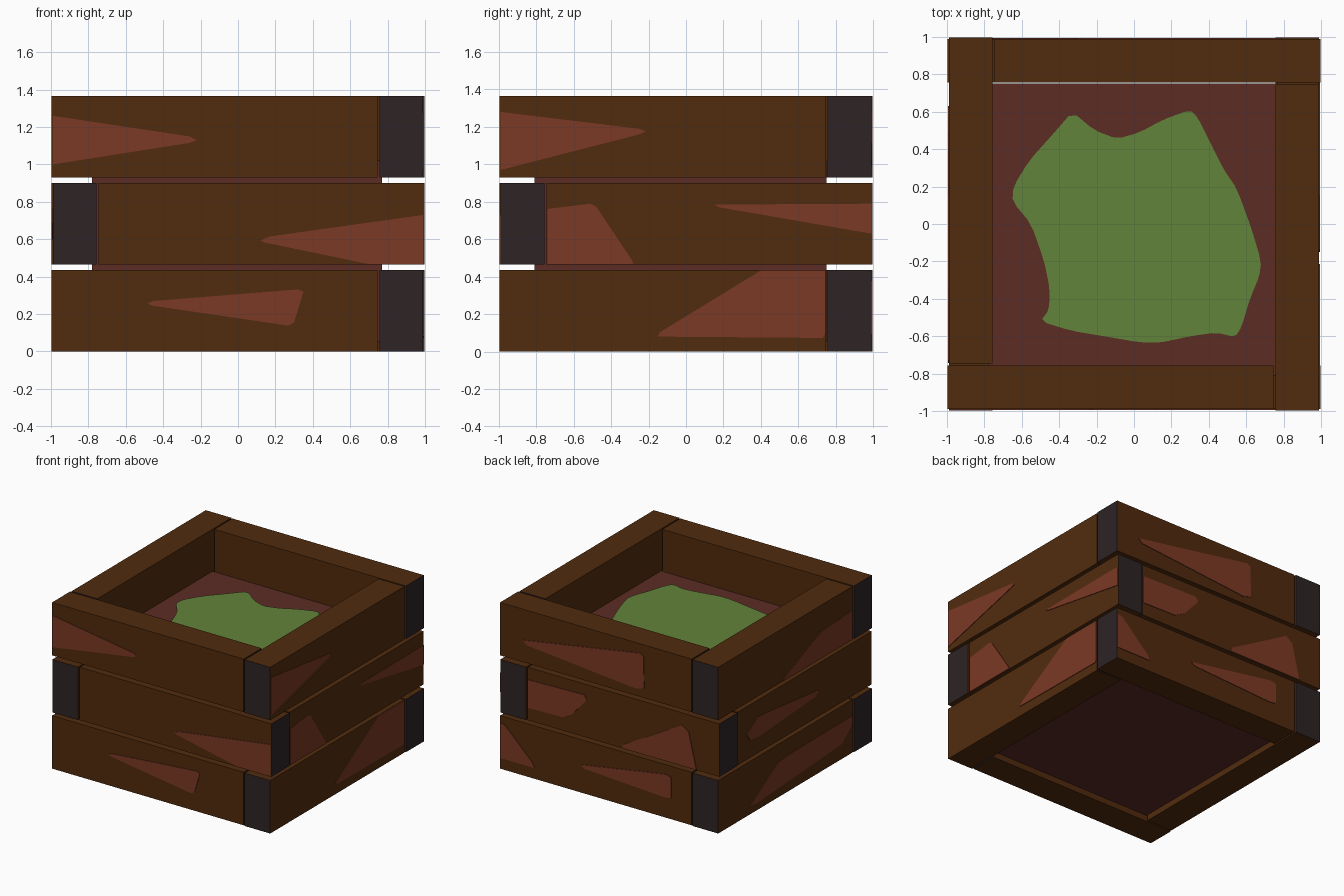
import bpy, bmesh, math
from mathutils import Matrix

if "Cube" in bpy.data.objects:
    bpy.data.objects.remove(bpy.data.objects["Cube"])


def material(name, rgb):
    m = bpy.data.materials.new(name)
    m.diffuse_color = (*rgb, 1)
    m.use_nodes = True
    m.node_tree.nodes["Principled BSDF"].inputs["Base Color"].default_value = m.diffuse_color
    return m


WOOD = material("brown wood", (0.083, 0.024, 0.004))
END = material("dark end grain", (0.027, 0.017, 0.018))
WORN = material("worn red wood", (0.198, 0.041, 0.018))
SOIL = material("soil", (0.107, 0.025, 0.018))
GRASS = material("grass green", (0.122, 0.227, 0.042))

SIDES = ["front", "right", "back", "left"]
FACE = 0.99          # outer face distance of the walls
INNER = 0.757        # inner face distance of the walls
LAYERS = [("bottom", 0.0, 0.435), ("middle", 0.465, 0.90), ("top", 0.93, 1.365)]


def side_matrix(side):
    return Matrix.Rotation(math.radians(90 * SIDES.index(side)), 4, 'Z')


def finish(bm, name, mats, matrix=Matrix()):
    bmesh.ops.transform(bm, matrix=matrix, verts=bm.verts)
    bmesh.ops.recalc_face_normals(bm, faces=bm.faces)
    me = bpy.data.meshes.new(name)
    bm.to_mesh(me)
    bm.free()
    for m in mats:
        me.materials.append(m)
    ob = bpy.data.objects.new(name, me)
    bpy.context.collection.objects.link(ob)
    return ob


def box(name, lo, hi, mats, matrix=Matrix()):
    bm = bmesh.new()
    bmesh.ops.create_cube(bm, size=1)
    for v in bm.verts:
        v.co = [(a + b) / 2 + c * (b - a) for a, b, c in zip(lo, hi, v.co)]
    bm.normal_update()
    if len(mats) > 1:            # second material goes on the two plank ends
        for f in bm.faces:
            f.material_index = int(abs(f.normal.x) > 0.9)
    return finish(bm, name, mats, matrix)


def plate(name, pts, depth, mat, matrix):
    # flat outline turned into a thin plate
    bm = bmesh.new()
    face = bm.faces.new([bm.verts.new(p) for p in pts])
    ext = bmesh.ops.extrude_face_region(bm, geom=[face])
    verts = [g for g in ext["geom"] if isinstance(g, bmesh.types.BMVert)]
    bmesh.ops.translate(bm, verts=verts, vec=depth)
    return finish(bm, name, [mat], matrix)


# Planks: pinwheel corners, direction swaps on the middle layer
for side in SIDES:
    for layer, z0, z1 in LAYERS:
        u0, u1 = (-0.745, 0.996) if layer == "middle" else (-0.996, 0.745)
        box(f"{side}_{layer}_plank", (u0, -FACE, z0), (u1, -INNER, z1),
            [WOOD, END], side_matrix(side))

# Soil block
box("soil_block", (-0.78, -0.81, 0.05), (0.77, 0.75, 1.02), [SOIL])


# Worn patches: outlines as (along side, height)
def worn(side, layer, pts):
    plate(f"{side}_{layer}_worn_patch", [(u, -FACE + 0.001, z) for u, z in pts],
          (0, -0.006, 0), WORN, side_matrix(side))


worn("front", "top", [(-.99, 1.26), (-.26, 1.15), (-.22, 1.13), (-.26, 1.115), (-.99, 1.0)])
worn("front", "middle", [(.12, .595), (.17, .615), (.99, .73), (.99, .467), (.70, .467), (.14, .583)])
worn("front", "bottom", [(-.485, .258), (-.45, .27), (.32, .332), (.35, .32), (.30, .155),
                         (.27, .138), (-.46, .245)])
worn("right", "top", [(-.99, 1.28), (-.25, 1.19), (-.215, 1.175), (-.25, 1.16), (-.99, .97)])
worn("right", "middle", [(-.74, .762), (-.51, .79), (-.48, .775), (-.29, .49), (-.28, .467), (-.74, .467)])
worn("right", "middle", [(.15, .785), (.99, .79), (.99, .63), (.18, .77)])
worn("right", "bottom", [(-.15, .08), (.73, .073), (.742, .09), (.742, .433), (.40, .433), (-.14, .103)])
worn("back", "top", [(-.79, 1.112), (.28, 1.29), (.31, 1.27), (.315, 1.01), (.24, .99), (-.75, 1.08)])
worn("back", "middle", [(-.74, .80), (-.23, .812), (-.205, .776), (-.34, .623), (-.43, .576), (-.74, .57)])
worn("back", "middle", [(.12, .467), (.12, .495), (.66, .80), (.72, .76), (.79, .467)])
worn("back", "bottom", [(-.99, .38), (-.95, .37), (-.70, .13), (-.68, .09), (-.99, .09)])
worn("back", "bottom", [(-.27, .229), (.51, .357), (.56, .345), (.56, .175), (.50, .167), (-.23, .206)])
worn("left", "top", [(-.15, .932), (-.15, .95), (.33, 1.15), (.73, 1.17), (.742, .932)])
worn("left", "middle", [(-.63, .67), (-.49, .763), (-.40, .76), (.317, .683), (.26, .645),
                        (-.48, .598), (-.59, .615)])
worn("left", "bottom", [(-.59, .07), (-.22, .29), (-.09, .30), (.73, .306), (.73, .23),
                        (.60, .125), (-.52, .06)])

# Grass patch on the soil, outline rounded by corner cutting
outline = [(-.33, .60), (-.21, .50), (-.09, .455), (.03, .49), (.16, .56), (.30, .61), (.34, .57),
           (.40, .45), (.48, .29), (.55, .19), (.63, -.03), (.68, -.20), (.67, -.28), (.62, -.40),
           (.575, -.55), (.54, -.605), (.44, -.58), (.30, -.60), (.14, -.635), (.03, -.633),
           (-.16, -.60), (-.34, -.57), (-.50, -.52), (-.455, -.46), (-.45, -.35), (-.48, -.20),
           (-.55, 0), (-.65, .12), (-.645, .20), (-.56, .34), (-.425, .49)]
smooth = []
for (ax, ay), (bx, by) in zip(outline, outline[1:] + outline[:1]):
    for t in (0.2, 0.8):
        smooth.append((ax + (bx - ax) * t, ay + (by - ay) * t, 1.019))
plate("grass_patch", smooth, (0, 0, 0.008), GRASS, Matrix())
